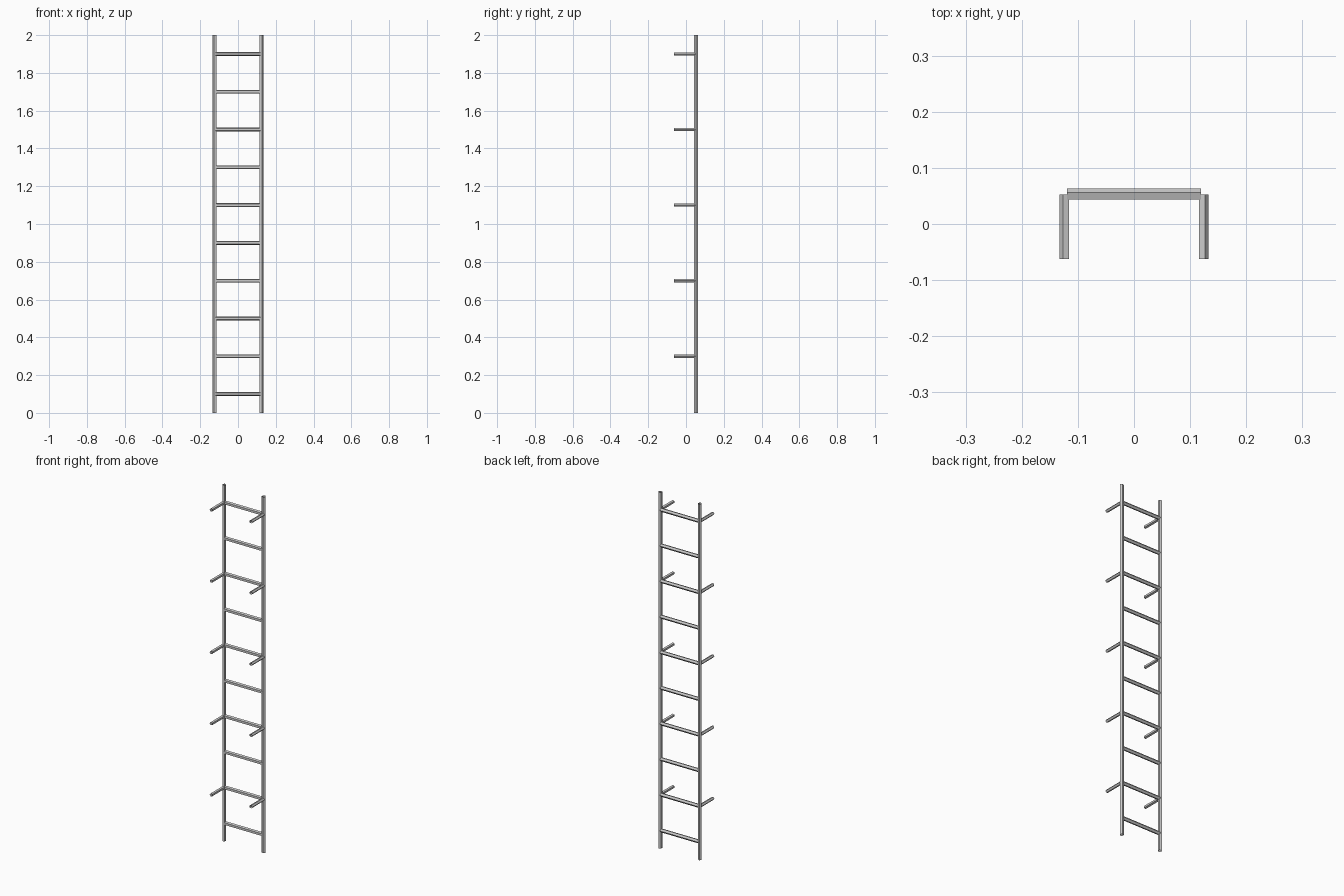
import bpy
from math import cos, sin, pi
from mathutils import Vector

if "Cube" in bpy.data.objects:
    bpy.data.objects.remove(bpy.data.objects["Cube"])

RAIL_X, RAIL_Y = 0.1235, 0.0525


def tube(name, start, end, radius, point_dir, sides=5):
    """Open-ended tube; one corner of its section faces point_dir."""
    start, end = Vector(start), Vector(end)
    axis = (end - start).normalized()
    u = Vector(point_dir)
    v = axis.cross(u)
    ring = [u * radius * cos(2 * pi * i / sides) + v * radius * sin(2 * pi * i / sides)
            for i in range(sides)]
    verts = [start + p for p in ring] + [end + p for p in ring]
    faces = [(i, (i + 1) % sides, (i + 1) % sides + sides, i + sides) for i in range(sides)]
    mesh = bpy.data.meshes.new(name)
    mesh.from_pydata(verts, [], faces)
    obj = bpy.data.objects.new(name, mesh)
    bpy.context.collection.objects.link(obj)
    return obj


for label, side in (("left", -1), ("right", 1)):
    x = side * RAIL_X
    # upright rail
    tube(f"{label}_rail", (x, RAIL_Y, 0), (x, RAIL_Y, 2), 0.0105, (side, 0, 0))
    # wall brackets at every second rung
    for i in range(5):
        z = 0.3 + 0.4 * i
        tube(f"{label}_wall_bracket_{i + 1}", (x, -0.0625, z), (x, RAIL_Y, z),
             0.009, (side, 0, 0))

# rungs
for i in range(10):
    z = 0.1 + 0.2 * i
    tube(f"rung_{i + 1}", (-0.119, RAIL_Y, z), (0.119, RAIL_Y, z), 0.0105, (0, 1, 0))
